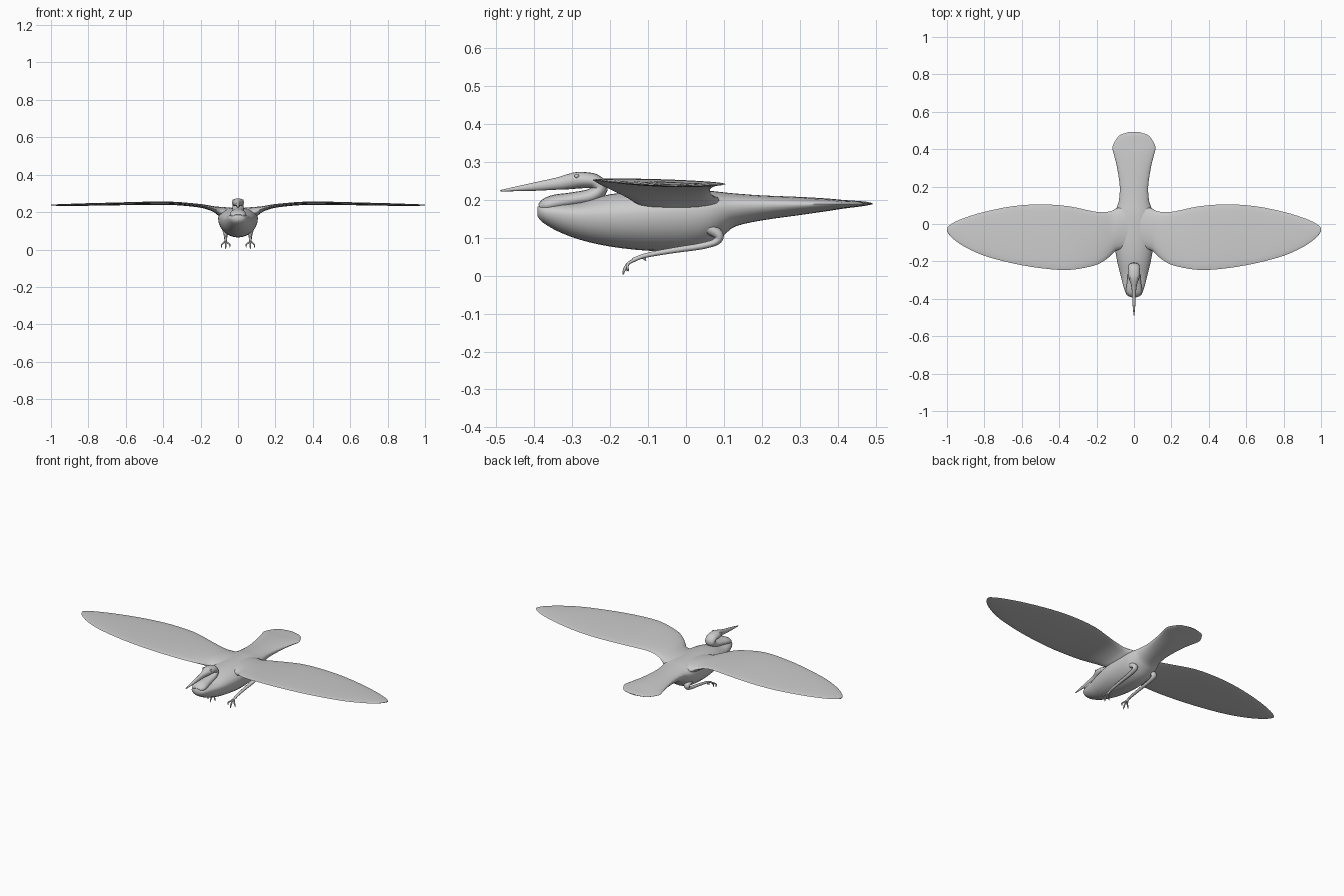
import bpy, bmesh, math
from mathutils import Vector

grey = bpy.data.materials.new("plumage grey")
grey.diffuse_color = (0.6, 0.6, 0.6, 1)


def smooth_rows(rows, steps):
    """Catmull-Rom resampling of a table of section parameters."""
    out = []
    for i in range(len(rows) - 1):
        a, b = rows[max(i - 1, 0)], rows[i]
        c, d = rows[i + 1], rows[min(i + 2, len(rows) - 1)]
        for k in range(steps):
            t = k / steps
            out.append([0.5 * (2 * q + (r - p) * t + (2 * p - 5 * q + 4 * r - s) * t * t
                               + (3 * q - p - 3 * r + s) * t ** 3)
                        for p, q, r, s in zip(a, b, c, d)])
    out.append(list(rows[-1]))
    return out


def loft(name, rings, angle=50):
    """Skin a list of closed rings and cap both ends."""
    bm = bmesh.new()
    loops = [[bm.verts.new(p) for p in ring] for ring in rings]
    n = len(loops[0])
    for a, b in zip(loops, loops[1:]):
        for i in range(n):
            j = (i + 1) % n
            bm.faces.new((a[i], a[j], b[j], b[i]))
    bm.faces.new(loops[0])
    bm.faces.new(loops[-1])
    bmesh.ops.recalc_face_normals(bm, faces=bm.faces)
    mesh = bpy.data.meshes.new(name)
    bm.to_mesh(mesh)
    bm.free()
    mesh.materials.append(grey)
    obj = bpy.data.objects.new(name, mesh)
    bpy.context.collection.objects.link(obj)
    bpy.ops.object.select_all(action='DESELECT')
    obj.select_set(True)
    bpy.context.view_layer.objects.active = obj
    bpy.ops.object.shade_smooth_by_angle(angle=math.radians(angle))
    return obj


def circle(n):
    return [(math.cos(2 * math.pi * i / n), math.sin(2 * math.pi * i / n)) for i in range(n)]


def tube(name, rows, sides=12, steps=4):
    """Tube through rows of x, y, z, sideways radius, upright radius."""
    rows = smooth_rows(rows, steps)
    pts = [Vector(r[:3]) for r in rows]
    rings = []
    for i, r in enumerate(rows):
        t = (pts[min(i + 1, len(pts) - 1)] - pts[max(i - 1, 0)]).normalized()
        side = (Vector((1, 0, 0)) - t * t.x).normalized()
        up = t.cross(side)
        rings.append([pts[i] + side * r[3] * c + up * r[4] * s for c, s in circle(sides)])
    return loft(name, rings)


# Body and fanned tail: y, half width, bottom z, widest z, top z
body = [(-.392, .012, .158, .170, .182), (-.380, .038, .142, .168, .190),
        (-.340, .055, .118, .165, .192), (-.280, .070, .095, .160, .195),
        (-.200, .090, .077, .160, .215), (-.100, .105, .066, .165, .225),
        (.000, .105, .066, .170, .226), (.060, .100, .080, .175, .224),
        (.100, .088, .107, .180, .220), (.130, .080, .130, .185, .217),
        (.200, .076, .146, .188, .212), (.300, .090, .160, .189, .208),
        (.370, .107, .170, .189, .204), (.415, .115, .177, .189, .200),
        (.470, .082, .184, .190, .196), (.485, .050, .187, .190, .193),
        (.492, .022, .188, .190, .192)]
loft("body_and_tail", [[(hw * c, y, zm + s * ((zt - zm) if s > 0 else (zm - zb)))
                        for c, s in circle(28)]
                       for y, hw, zb, zm, zt in smooth_rows(body, 3)])

# Folded neck, head and pointed beak in one sweep
tube("neck_head_beak", [
    (0, -.384, .178, .026, .012), (0, -.370, .185, .040, .019), (0, -.345, .192, .042, .022),
    (0, -.300, .200, .036, .020), (0, -.250, .210, .032, .020), (0, -.226, .230, .030, .020),
    (0, -.240, .248, .031, .020), (0, -.262, .252, .032, .021), (0, -.285, .252, .030, .022),
    (0, -.310, .248, .021, .020), (0, -.340, .243, .013, .016), (0, -.400, .235, .009, .011),
    (0, -.450, .229, .006, .006), (0, -.490, .224, .002, .002)], sides=16)

# Wing sections: x, leading y, trailing y, z, half thickness
wing = [(.030, -.130, .100, .195, .028), (.090, -.140, .085, .200, .028),
        (.120, -.165, .070, .212, .018), (.160, -.197, .063, .225, .012),
        (.220, -.224, .068, .236, .009), (.350, -.246, .095, .247, .007),
        (.500, -.236, .105, .247, .007), (.650, -.210, .095, .244, .006),
        (.800, -.170, .065, .241, .006), (.900, -.125, .035, .239, .005),
        (.960, -.085, .010, .238, .004), (.990, -.055, -.010, .238, .003),
        (1.00, -.035, -.020, .238, .002)]

for side, label in ((-1, "left"), (1, "right")):
    rings = []
    for x, lead, trail, z, th in smooth_rows(wing, 3):
        mid, half = (lead + trail) / 2, (trail - lead) / 2
        tilt = .03 * min(1, x / .3)
        rings.append([(side * x, mid + half * c, z + th * s - tilt * half * c)
                      for c, s in circle(20)])
    loft(label + "_wing", rings, 70)

    # Thigh and shank tucked forward under the belly
    h = .066 * side
    tube(label + "_leg", [
        (h, .060, .125, .020, .016), (h, .086, .108, .018, .014), (h, .080, .090, .014, .010),
        (h, .040, .078, .011, .009), (h, -.020, .069, .009, .008), (h, -.080, .059, .008, .007),
        (h, -.115, .051, .007, .006), (h, -.140, .041, .006, .006)], sides=10)

    # Three front toes and a small back toe
    for i, (dx, y, z) in enumerate(((-.022, -.155, .014), (0, -.166, .005), (.022, -.152, .014))):
        tube(f"{label}_toe_{i + 1}", [
            (h, -.130, .045, .005, .005), (h + dx * .6, -.150, .034, .004, .004),
            (h + dx, (y - .158) / 2, z + .012, .004, .004), (h + dx, y, z - .002, .0015, .0015)],
            sides=8, steps=3)
    tube(label + "_back_toe", [(h, -.118, .052, .005, .005), (h, -.110, .046, .004, .004),
                               (h, -.106, .040, .0015, .0015)], sides=8, steps=2)

    # Small raised eye
    bpy.ops.mesh.primitive_uv_sphere_add(segments=12, ring_count=8, radius=.006,
                                         location=(.024 * side, -.288, .263))
    eye = bpy.context.object
    eye.name = label + "_eye"
    eye.data.materials.append(grey)
    bpy.ops.object.shade_smooth()
